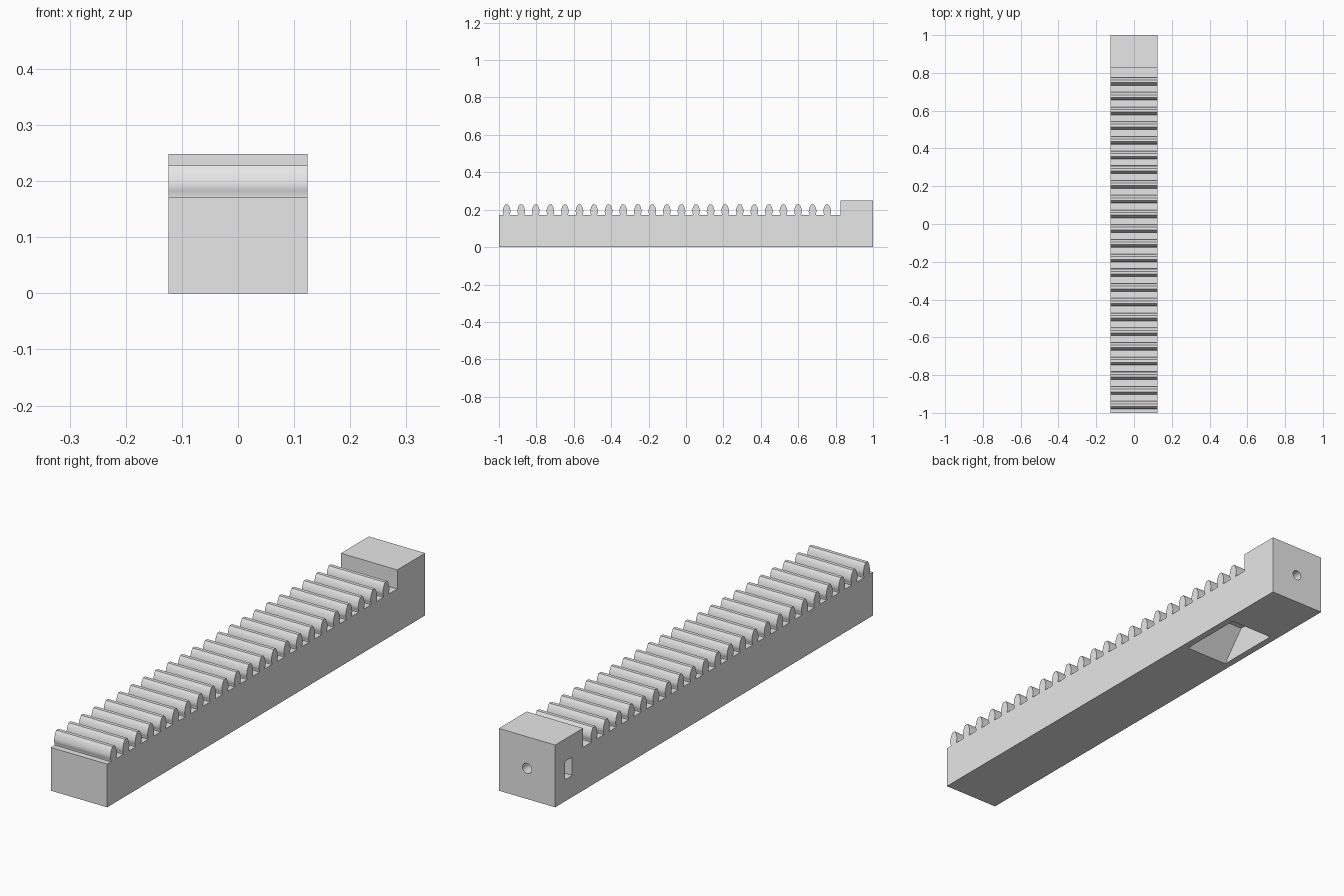
import bpy, bmesh, math

if "Cube" in bpy.data.objects:
    bpy.data.objects.remove(bpy.data.objects["Cube"], do_unlink=True)

HALF = 0.124        # half the bar width
FLOOR = 0.172       # root height between teeth
PITCH = 0.0779
TEETH = 23

grey = bpy.data.materials.new("light_grey")
grey.use_nodes = True
grey.diffuse_color = (0.8, 0.8, 0.8, 1)
grey.node_tree.nodes["Principled BSDF"].inputs["Base Color"].default_value = (0.8, 0.8, 0.8, 1)


def extrude_profile(name, profile, x0, x1):
    """Sweep a closed (y, z) outline along x."""
    bm = bmesh.new()
    face = bm.faces.new([bm.verts.new((x0, y, z)) for y, z in profile])
    swept = bmesh.ops.extrude_face_region(bm, geom=[face])["geom"]
    bmesh.ops.translate(bm, vec=(x1 - x0, 0, 0),
                        verts=[g for g in swept if isinstance(g, bmesh.types.BMVert)])
    bmesh.ops.recalc_face_normals(bm, faces=bm.faces[:])
    mesh = bpy.data.meshes.new(name)
    bm.to_mesh(mesh)
    bm.free()
    obj = bpy.data.objects.new(name, mesh)
    mesh.materials.append(grey)
    bpy.context.collection.objects.link(obj)
    return obj


def activate(obj):
    bpy.ops.object.select_all(action="DESELECT")
    obj.select_set(True)
    bpy.context.view_layer.objects.active = obj


def cut(target, cutter):
    """Subtract the cutter, then discard it."""
    cutter.hide_render = True
    mod = target.modifiers.new("cut", "BOOLEAN")
    mod.operation, mod.solver, mod.object = "DIFFERENCE", "EXACT", cutter
    activate(target)
    bpy.ops.object.modifier_apply(modifier=mod.name)
    bpy.data.objects.remove(cutter, do_unlink=True)


# Bar with the raised end block
bar = extrude_profile("rack_bar", [(-1, 0), (1, 0), (1, 0.248), (0.825, 0.248),
                                   (0.825, FLOOR), (-1, FLOOR)], -HALF, HALF)

# Ramped pocket in the underside
cut(bar, extrude_profile("pocket_cutter", [(0.445, 0), (0.43, -0.018), (0.72, -0.018),
                                           (0.72, 0.118), (0.543, 0.118)], -0.096, 0.096))

# Nut slot in the side of the end block
cut(bar, extrude_profile("nut_slot_cutter", [(0.893, 0.086), (0.937, 0.086),
                                             (0.937, 0.159), (0.893, 0.159)], -0.2, 0.04))

# Screw hole from the back end, through the nut slot, into the pocket
bpy.ops.mesh.primitive_cylinder_add(vertices=32, radius=0.02, depth=0.4,
                                    location=(0, 0.9, 0.122), rotation=(math.pi / 2, 0, 0))
cut(bar, bpy.context.object)

# Teeth: rounded flanks, undercut at the root
half_tooth = [(0.017, -0.004), (0.017, 0.004), (0.019, 0.011), (0.021, 0.018), (0.02, 0.026),
              (0.0182, 0.034), (0.0155, 0.042), (0.012, 0.049), (0.007, 0.056)]
outline = half_tooth + [(-y, z) for y, z in reversed(half_tooth)]
teeth = extrude_profile("rack_teeth", [(y - 0.959, z + FLOOR) for y, z in outline], -HALF, HALF)
array = teeth.modifiers.new("row", "ARRAY")
array.count = TEETH
array.use_relative_offset = False
array.use_constant_offset = True
array.constant_offset_displace = (0, PITCH, 0)
activate(teeth)
bpy.ops.object.modifier_apply(modifier=array.name)

for obj in (bar, teeth):
    activate(obj)
    bpy.ops.object.shade_smooth_by_angle(angle=math.radians(30))
